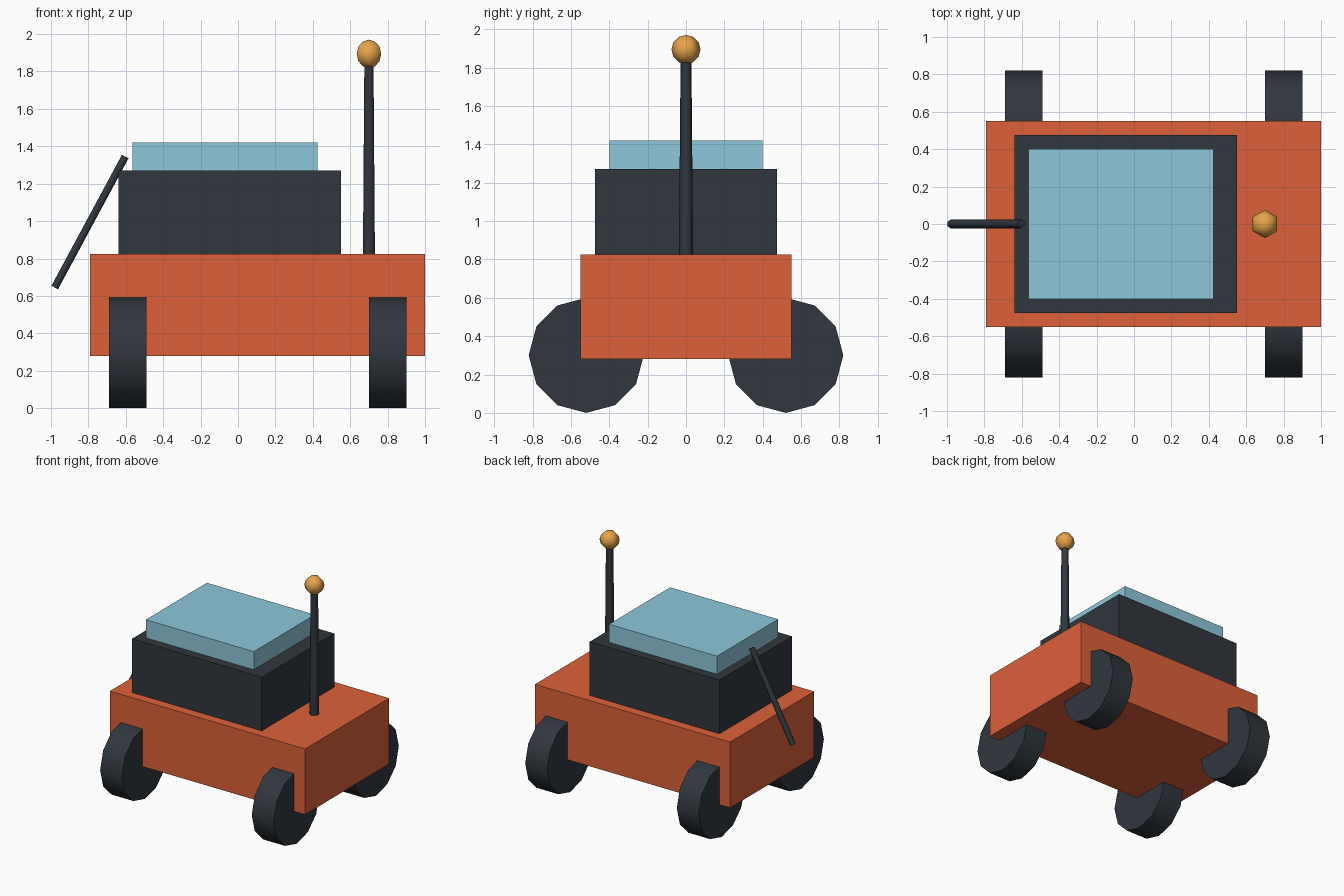
import bpy
from math import atan2
from mathutils import Vector, Euler

if "Cube" in bpy.data.objects:
    bpy.data.objects.remove(bpy.data.objects["Cube"])


def material(name, rgb):
    m = bpy.data.materials.new(name)
    m.diffuse_color = (*rgb, 1)
    m.use_nodes = True
    m.node_tree.nodes["Principled BSDF"].inputs["Base Color"].default_value = m.diffuse_color
    return m


ORANGE = material("orange_paint", (0.72, 0.12, 0.042))
DARK = material("dark_rubber", (0.030, 0.038, 0.048))
BLUE = material("blue_glass", (0.27, 0.58, 0.71))
AMBER = material("amber_lamp", (0.80, 0.37, 0.07))


def finish(name, mat, smooth=False):
    ob = bpy.context.object
    ob.name = name
    ob.data.materials.append(mat)
    if smooth:
        bpy.ops.object.shade_smooth_by_angle(angle=1.2)
    return ob


def box(name, mat, x, y, z):
    """Box from (min, max) ranges on each axis."""
    bpy.ops.mesh.primitive_cube_add(size=1, location=[(a + b) / 2 for a, b in (x, y, z)])
    bpy.context.object.scale = [b - a for a, b in (x, y, z)]
    bpy.ops.object.transform_apply(location=False, rotation=False, scale=True)
    return finish(name, mat)


def rod(name, mat, start, end, r1, r2, sides):
    """Straight round part lying in the XZ plane."""
    a, b = Vector(start), Vector(end)
    d = b - a
    bpy.ops.mesh.primitive_cone_add(vertices=sides, radius1=r1, radius2=r2, depth=d.length,
                                    location=(a + b) / 2,
                                    rotation=Euler((0, atan2(d.x, d.z), 0)))
    return finish(name, mat, True)


# Stacked body, cabin and glass roof
box("body", ORANGE, (-0.79, 1.0), (-0.55, 0.55), (0.28, 0.825))
box("cabin", DARK, (-0.64, 0.55), (-0.475, 0.475), (0.825, 1.27))
box("glass_roof", BLUE, (-0.565, 0.425), (-0.40, 0.40), (1.27, 1.42))

# Four wheels
for x, end in ((-0.59, "rear"), (0.80, "front")):
    for y, side in ((-0.52, "right"), (0.52, "left")):
        rod(f"{end}_{side}_wheel", DARK, (x - 0.1, y, 0.3), (x + 0.1, y, 0.3), 0.3, 0.3, 12)

# Mast with lamp
rod("mast", DARK, (0.70, 0, 0.82), (0.70, 0, 1.87), 0.037, 0.028, 6)
bpy.ops.mesh.primitive_uv_sphere_add(segments=6, ring_count=6, radius=0.076,
                                     location=(0.70, 0, 1.894))
finish("mast_lamp", AMBER, True)

# Slanted bar at the rear
rod("rear_bar", DARK, (-0.98, 0, 0.645), (-0.603, 0, 1.345), 0.023, 0.023, 6)
